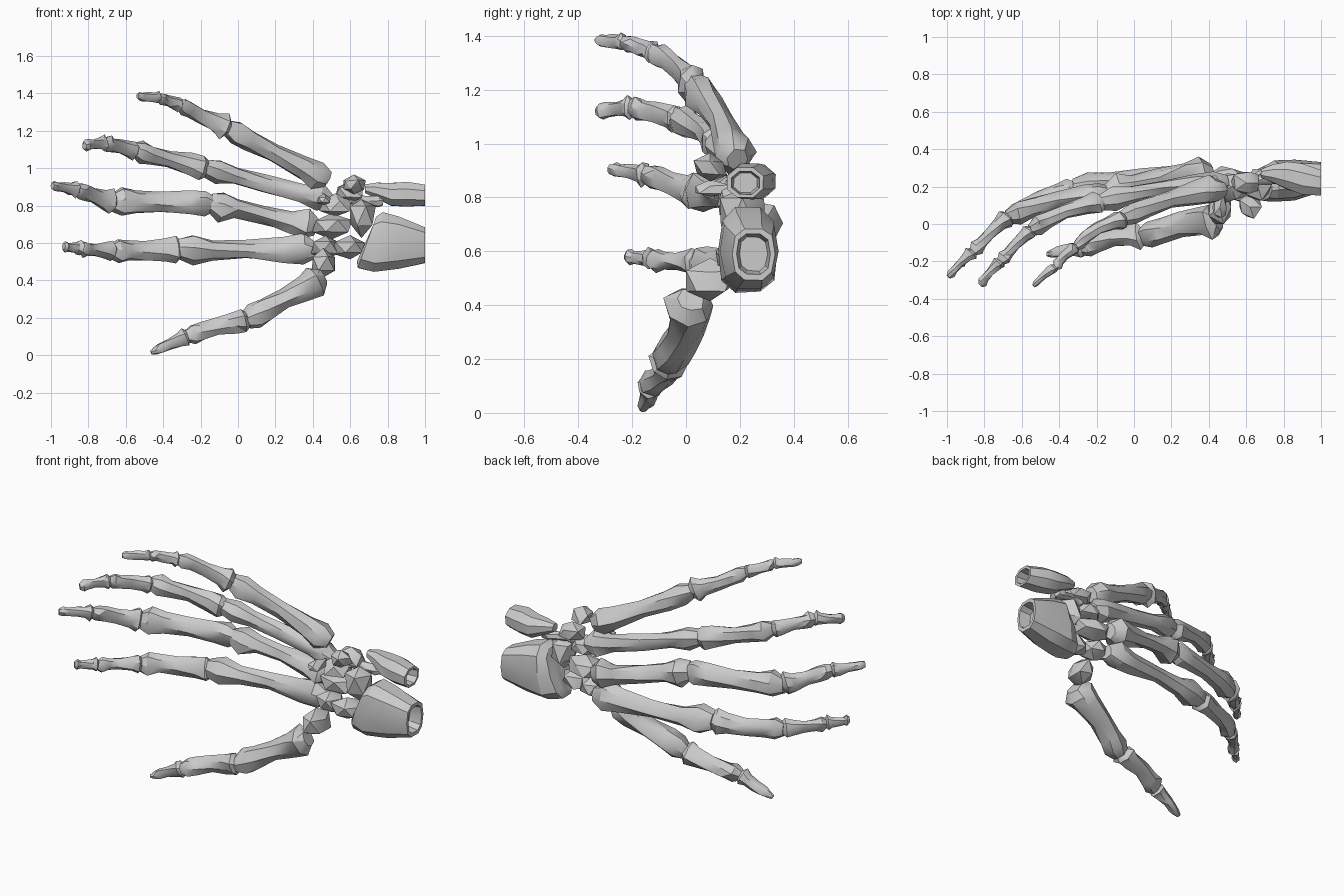
import bpy, bmesh, math, random
from mathutils import Vector

random.seed(7)
cube = bpy.data.objects.get("Cube")
if cube:
    bpy.data.objects.remove(cube, do_unlink=True)

# One grey bone material
mat = bpy.data.materials.new("bone_grey")
mat.use_nodes = True
mat.diffuse_color = (0.6, 0.6, 0.6, 1)
mat.node_tree.nodes["Principled BSDF"].inputs["Base Color"].default_value = (0.6, 0.6, 0.6, 1)


def finish(name, bm, angle=32):
    """Turn a bmesh into a shaded object."""
    bmesh.ops.recalc_face_normals(bm, faces=bm.faces)
    me = bpy.data.meshes.new(name)
    bm.to_mesh(me)
    bm.free()
    me.materials.append(mat)
    ob = bpy.data.objects.new(name, me)
    bpy.context.collection.objects.link(ob)
    bpy.ops.object.select_all(action='DESELECT')
    ob.select_set(True)
    bpy.context.view_layer.objects.active = ob
    bpy.ops.object.shade_smooth_by_angle(angle=math.radians(angle))


def loft(name, stations, sides=7, rough=0.15, twist=0.0, power=1.0):
    """Skin rings of (centre, half axis u, half axis v); a power below 1 squares the rings."""
    bm = bmesh.new()
    rings = []
    for i, (c, u, v) in enumerate(stations):
        ring = []
        for k in range(sides):
            a = 2 * math.pi * (k + 0.5) / sides + twist * i
            p, q = (math.copysign(abs(f) ** power, f) for f in (math.cos(a), math.sin(a)))
            j = 1 + random.uniform(-rough, rough)
            ring.append(bm.verts.new(c + u * (p * j) + v * (q * j)))
        rings.append(ring)
    for r0, r1 in zip(rings, rings[1:]):
        for k in range(sides):
            n = (k + 1) % sides
            bm.faces.new((r0[k], r0[n], r1[n], r1[k]))
    bm.faces.new(rings[0])
    bm.faces.new(rings[-1])
    bmesh.ops.triangulate(bm, faces=bm.faces)
    finish(name, bm)


def bone(name, a, b, base, mid, head, depth=1.0, bow=0.0):
    """Long bone from a to b: flared base, slim bowed shaft, knuckle head."""
    a, b = Vector(a), Vector(b)
    t = (b - a).normalized()
    u = (Vector((0, 0, 1)) - t * t.z).normalized()
    v = t.cross(u)
    if v.y < 0:
        v = -v
    prof = [(-0.03, base * 0.55), (0.07, base * 1.04), (0.22, base * 0.4 + mid * 0.6), (0.5, mid),
            (0.75, mid * 0.75 + head * 0.25), (0.9, head * 1.06), (1.02, head * 0.65)]
    st = [(a.lerp(b, f) + v * (bow * math.sin(math.pi * f)), u * r, v * r * depth) for f, r in prof]
    loft(name, st, twist=0.16)


# Fingers: joints from wrist to tip, then (base, middle, head) half widths per bone
fingers = {
    "index": ([(.40, .26, .56), (-.31, .19, .565), (-.67, .04, .555), (-.84, -.13, .57), (-.93, -.22, .58)],
              [(.084, .05, .082), (.07, .052, .062), (.054, .036, .042), (.042, .024, .026)]),
    "middle": ([(.40, .28, .69), (-.14, .17, .81), (-.67, .04, .82), (-.86, -.15, .885), (-.99, -.28, .905)],
               [(.08, .048, .078), (.074, .058, .07), (.062, .042, .046), (.045, .028, .026)]),
    "ring": ([(.48, .22, .83), (-.17, .12, 1.0), (-.55, -.03, 1.095), (-.71, -.2, 1.135), (-.82, -.325, 1.12)],
             [(.074, .044, .07), (.068, .05, .06), (.053, .036, .043), (.042, .028, .03)]),
    "little": ([(.46, .19, .945), (-.06, .03, 1.215), (-.31, -.12, 1.34), (-.42, -.23, 1.375), (-.535, -.33, 1.385)],
               [(.08, .054, .062), (.066, .042, .044), (.042, .03, .033), (.033, .025, .02)]),
    "thumb": ([(.445, .015, .41), (.05, -.065, .19), (-.27, -.135, .105), (-.46, -.16, .015)],
              [(.085, .062, .07), (.064, .046, .052), (.048, .03, .02)]),
}
for fname, (joints, widths) in fingers.items():
    parts = ["metacarpal", "proximal_phalanx", "middle_phalanx", "distal_phalanx"]
    if fname == "thumb":
        parts.remove("middle_phalanx")
    for i, w in enumerate(widths):
        depth = 1.05 if fname == "thumb" else 0.95 if i == 0 else 0.82
        bone(f"{fname}_{parts[i]}", joints[i], joints[i + 1], *w, depth=depth,
             bow=0.022 if i < 2 else 0.006)


# Wrist bones: rough faceted pebbles (centre, half sizes)
def pebble(name, c, s):
    bm = bmesh.new()
    bmesh.ops.create_icosphere(bm, subdivisions=1, radius=1)
    for vert in bm.verts:
        j = random.uniform(0.9, 1.25)
        vert.co = Vector(c) + Vector([p * q * j for p, q in zip(vert.co, s)])
    finish(name, bm)


carpals = {
    "trapezium": ((.455, .09, .49), (.07, .085, .07)),
    "trapezoid": ((.47, .21, .575), (.075, .085, .06)),
    "scaphoid": ((.60, .18, .575), (.095, .075, .06)),
    "capitate": ((.50, .23, .69), (.11, .085, .065)),
    "hamate": ((.52, .20, .80), (.09, .085, .06)),
    "hamate_hook": ((.46, .09, .83), (.04, .07, .03)),
    "lunate": ((.66, .21, .745), (.07, .08, .095)),
    "triquetrum": ((.60, .22, .87), (.075, .07, .055)),
    "pisiform": ((.62, .09, .91), (.065, .06, .05)),
}
for cname, (c, s) in carpals.items():
    pebble(cname, c, s)

# Thin strut between wrist and ulna
bone("wrist_strut", (.58, .22, .84), (.77, .25, .82), .035, .026, .035)


# Forearm stumps: rings of (x, y, z, half depth, half height, lean), with a hollow cut end
def forearm(name, rings, sides, power):
    x, y, z, ry, rz, _ = rings[-1]
    hollow = [(x + dx, y, z, ry * f, rz * f, 0) for dx, f in ((0, 0.78), (-0.07, 0.65))]
    loft(name, [(Vector((x, y, z)), Vector((lean, 0, rz)), Vector((0, ry, 0)))
                for x, y, z, ry, rz, lean in rings + hollow], sides, 0.03, 0.0, power)


forearm("radius", [(.68, .20, .60, .06, .10, .045), (.69, .215, .605, .09, .14, .05),
                   (.75, .23, .605, .113, .165, .025), (.86, .235, .60, .107, .145, 0),
                   (1.0, .25, .59, .08, .10, 0)], 10, 0.75)
forearm("ulna", [(.68, .27, .89, .025, .025, 0), (.74, .27, .88, .05, .045, 0), (.82, .26, .86, .08, .066, 0),
                 (.90, .24, .86, .088, .072, 0), (1.0, .22, .855, .072, .06, 0)], 8, 0.95)
